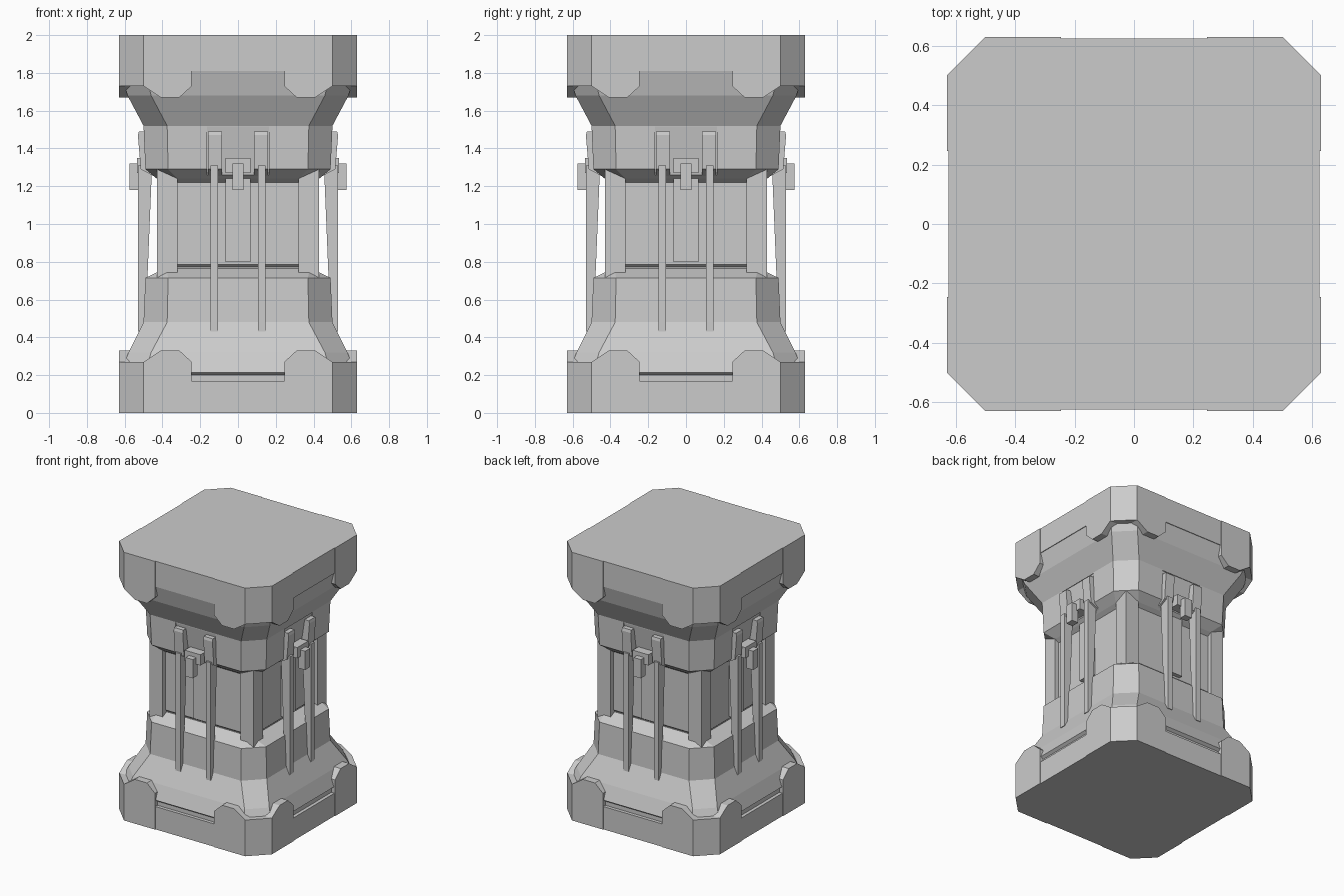
import bpy, bmesh
from math import pi
from mathutils import Matrix

cube = bpy.data.objects.get("Cube")
if cube:
    bpy.data.objects.remove(cube, do_unlink=True)

stone = bpy.data.materials.new("grey_stone")
stone.use_nodes = True
GREY = (0.6, 0.6, 0.6, 1)
stone.diffuse_color = GREY
stone.node_tree.nodes["Principled BSDF"].inputs["Base Color"].default_value = GREY


def loft(name, loops, turn=0):
    """Closed solid through loops of equal length, turned about z by quarters."""
    bm = bmesh.new()
    rings = [[bm.verts.new(p) for p in loop] for loop in loops]
    n = len(rings[0])
    for a, b in zip(rings, rings[1:]):
        for i in range(n):
            j = (i + 1) % n
            bm.faces.new((a[i], a[j], b[j], b[i]))
    bm.faces.new(rings[0])
    bm.faces.new(rings[-1])
    bmesh.ops.recalc_face_normals(bm, faces=bm.faces)
    bmesh.ops.transform(bm, matrix=Matrix.Rotation(turn * pi / 2, 4, 'Z'), verts=bm.verts)
    mesh = bpy.data.meshes.new(name)
    bm.to_mesh(mesh)
    bm.free()
    mesh.materials.append(stone)
    obj = bpy.data.objects.new(name, mesh)
    bpy.context.collection.objects.link(obj)
    return obj


def octagon(h, c, z):
    """Square of half width h whose flat sides reach to c."""
    return [(x, y, z) for x, y in ((c, -h), (h, -c), (h, c), (c, h),
                                   (-c, h), (-h, c), (-h, -c), (-c, -h))]


def side_profile(name, pts, x0, x1, turn):
    """Profile of (outward, z) points on the front, extruded along x."""
    return loft(name, [[(x, -d, z) for d, z in pts] for x in (x0, x1)], turn)


def front_profile(name, pts, d0, d1, turn):
    """Profile of (x, z) points, extruded outward from the front."""
    return loft(name, [[(x, -d, z) for x, z in pts] for d in (d0, d1)], turn)


def upright(name, pts, z0, z1, turn):
    """Plan of (x, y) points, extruded upward."""
    return loft(name, [[(x, y, z) for x, y in pts] for z in (z0, z1)], turn)


def block(name, x0, x1, d0, d1, z0, z1, turn):
    return side_profile(name, [(d0, z0), (d1, z0), (d1, z1), (d0, z1)], x0, x1, turn)


# Pedestal body: base, flare, shaft and capital
body = loft("pillar_body", [octagon(*r) for r in (
    (.625, .5, 0), (.625, .5, .17), (.60, .485, .17), (.60, .485, .20),
    (.62, .49, .215), (.58, .46, .32), (.5, .375, .48), (.49, .37, .715),
    (.385, .38, .765), (.385, .38, .772), (.40, .39, .785), (.40, .39, 1.22),
    (.43, .32, 1.24), (.49, .37, 1.29), (.5, .375, 1.52), (.585, .46, 1.68),
    (.62, .49, 1.81), (.625, .5, 1.81), (.625, .5, 2))])

# Sloped notches in the capital behind the hooks
for turn in range(4):
    cutter = side_profile("notch_cutter", [(.56, 1.515), (.495, 1.515), (.45, 1.23), (.56, 1.2)],
                          -.165, .165, turn)
    cutter.hide_render = True
    cut = body.modifiers.new("notch", 'BOOLEAN')
    cut.object = cutter
    cut.solver = 'EXACT'
    bpy.context.view_layer.objects.active = body
    bpy.ops.object.modifier_apply(modifier=cut.name)
    bpy.data.objects.remove(cutter, do_unlink=True)

for turn in range(4):
    # Corner armour, the same at the foot and upside down at the top
    for level, flip in (("base", lambda z: z), ("top", lambda z: 2 - z)):
        for s in (-1, 1):
            plate = [(.245, 0), (.5, 0), (.5, .27), (.41, .33), (.31, .33), (.245, .27)]
            front_profile(level + "_corner_plate", [(s * x, flip(z)) for x, z in plate],
                          .5, .63, turn)
        upright(level + "_corner_wedge", [(.5, -.63), (.63, -.5), (.5, -.5)],
                flip(0), flip(.27), turn)

    # Square post at each shaft corner
    upright("corner_post", [(.32, -.43), (.43, -.43), (.43, -.32), (.32, -.32)], .70, 1.29, turn)

    # Rods with hooks over the capital
    for s in (-1, 1):
        side_profile("rod", [(.45, .43), (.53, .43), (.53, 1.31), (.455, 1.31), (.48, .70)],
                     s * .105, s * .145, turn)
        side_profile("hook", [(.44, 1.25), (.515, 1.29), (.53, 1.47), (.525, 1.49), (.44, 1.49)],
                     s * .085, s * .16, turn)

    # Latch: back plate, arm and hanging block
    block("latch_plate", -.065, .065, .38, .43, .80, 1.28, turn)
    block("latch_arm", -.065, .065, .40, .535, 1.27, 1.35, turn)
    block("latch_block", -.03, .03, .52, .575, 1.18, 1.32, turn)
